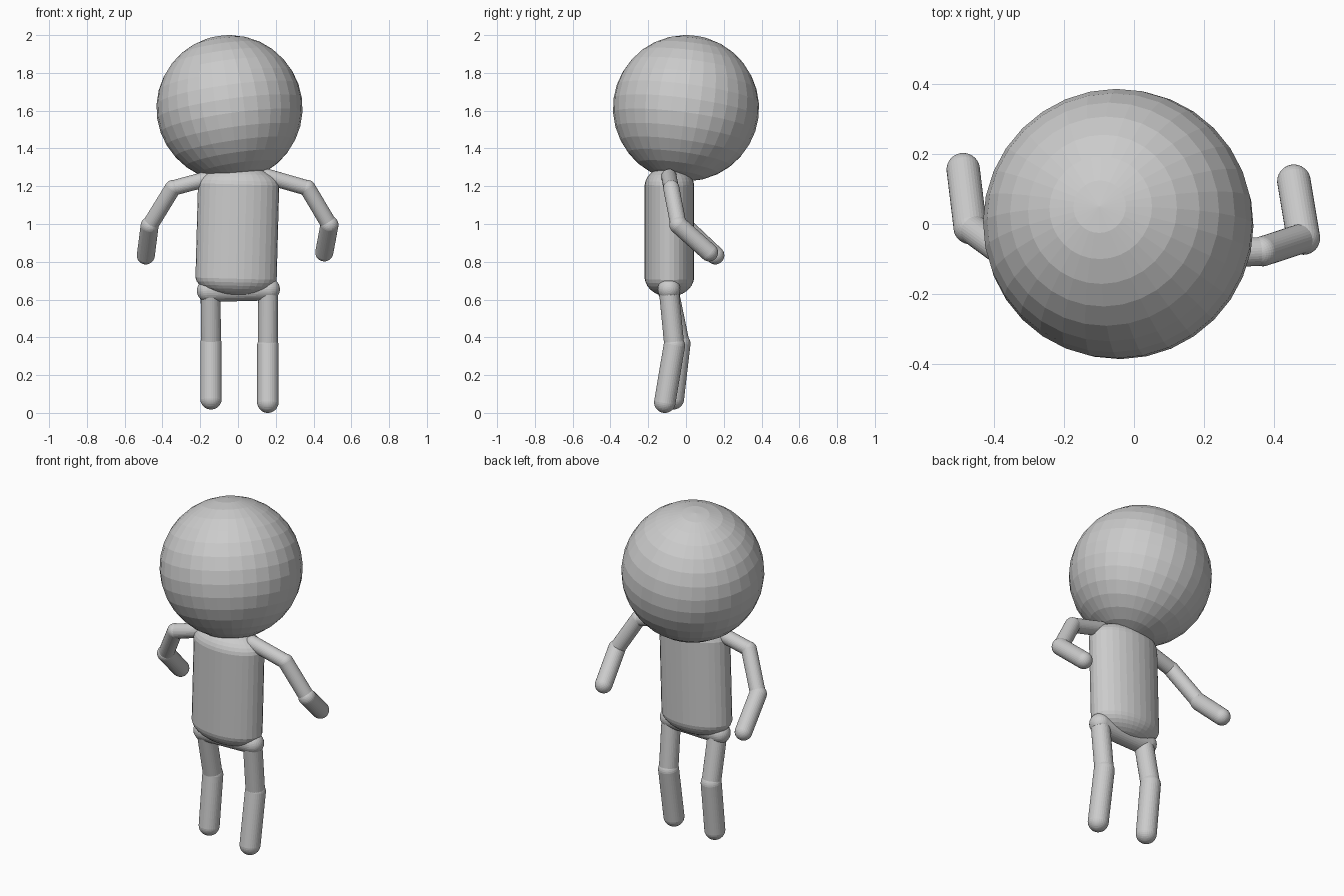
import bpy, bmesh
from mathutils import Vector, Matrix

cube = bpy.data.objects.get("Cube")
if cube:
    bpy.data.objects.remove(cube, do_unlink=True)

grey = bpy.data.materials.new("plain grey")
grey.use_nodes = True
colour = (0.6, 0.6, 0.6, 1)
grey.diffuse_color = colour
grey.node_tree.nodes["Principled BSDF"].inputs["Base Color"].default_value = colour


def add_object(name, bm):
    mesh = bpy.data.meshes.new(name)
    bm.to_mesh(mesh)
    bm.free()
    mesh.materials.append(grey)
    obj = bpy.data.objects.new(name, mesh)
    bpy.context.collection.objects.link(obj)
    return obj


def capsule(name, start, end, radii):
    """Round-ended rod: a sphere pulled apart at its middle band."""
    start, end = Vector(start), Vector(end)
    axis = end - start
    bm = bmesh.new()
    bmesh.ops.create_uvsphere(bm, u_segments=32, v_segments=17, radius=1)
    for v in bm.verts:
        side = 1 if v.co.z > 0 else -1
        v.co = Vector(v.co[i] * radii[i] for i in range(3))
        v.co.z += side * axis.length / 2
    turn = Vector((0, 0, 1)).rotation_difference(axis).to_matrix().to_4x4()
    bm.transform(Matrix.Translation((start + end) / 2) @ turn)
    return add_object(name, bm)


def limb(side, names, joints, radii):
    """Chain of rods through a list of joints."""
    for name, a, b, r in zip(names, joints, joints[1:], radii):
        capsule(f"{side}_{name}", a, b, (r, r, r))


# Head, leaning slightly back and to the right
bm = bmesh.new()
bmesh.ops.create_uvsphere(bm, u_segments=32, v_segments=16, radius=0.387)
lean = Vector((0, 0, 1)).rotation_difference(Vector((-0.14, 0.13, 0.98)))
bm.transform(Matrix.Translation((-0.045, 0, 1.613)) @ lean.to_matrix().to_4x4())
add_object("head", bm)

# Torso and pelvis
capsule("torso", (-0.01, -0.088, 0.72), (0.003, -0.088, 1.2), (0.216, 0.131, 0.105))
capsule("pelvis", (-0.158, -0.09, 0.647), (0.162, -0.09, 0.655), (0.06, 0.06, 0.06))

# Legs
leg_parts, leg_radii = ("thigh", "shin"), (0.053, 0.057)
limb("right", leg_parts,
     [(-0.145, -0.09, 0.64), (-0.143, -0.033, 0.365), (-0.143, -0.067, 0.075)], leg_radii)
limb("left", leg_parts,
     [(0.16, -0.09, 0.64), (0.158, -0.062, 0.355), (0.158, -0.112, 0.057)], leg_radii)

# Arms
arm_parts, arm_radii = ("upper_arm", "forearm", "hand"), (0.041, 0.043, 0.048)
limb("right", arm_parts,
     [(-0.16, -0.09, 1.24), (-0.345, -0.1, 1.19), (-0.468, -0.01, 0.99),
      (-0.488, 0.155, 0.834)], arm_radii)
limb("left", arm_parts,
     [(0.16, -0.09, 1.25), (0.368, -0.078, 1.19), (0.484, -0.04, 0.995),
      (0.457, 0.122, 0.85)], arm_radii)
